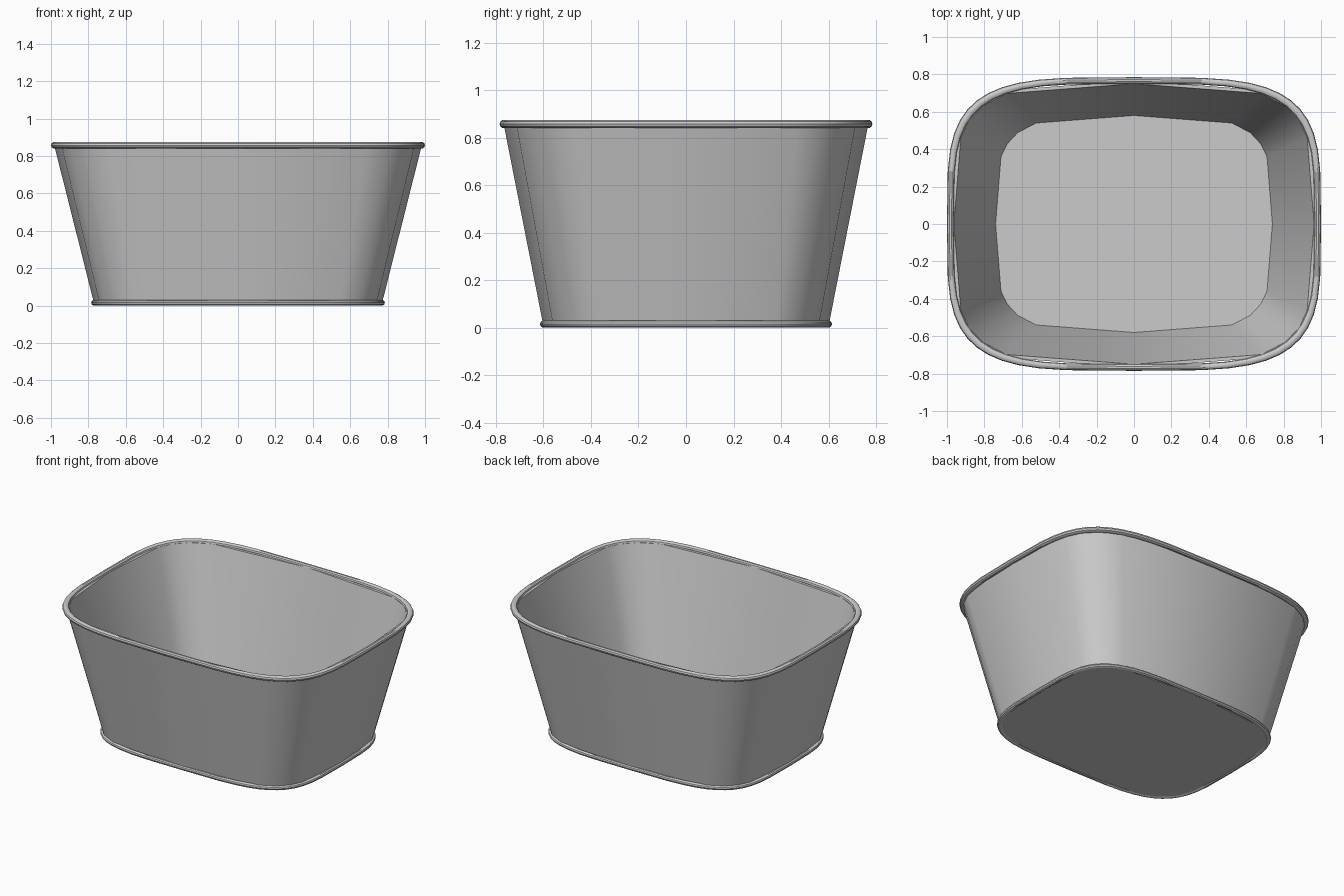
import bpy, bmesh
from math import sin, cos, radians, pi

if "Cube" in bpy.data.objects:
    bpy.data.objects.remove(bpy.data.objects["Cube"])


def outline(a, b, z, angles):
    """Rounded-rectangle (superellipse) loop from first-quadrant angles, mirrored to four."""
    q = [(max(cos(radians(t)), 0) ** 0.5, sin(radians(t)) ** 0.5) for t in angles]
    pts = q + [(-x, y) for x, y in q[-2::-1]]
    pts += [(x, -y) for x, y in pts[-2:0:-1]]
    return [(a * x, b * y, z) for x, y in pts]


def loft(name, loops, caps=False, closed=False):
    bm = bmesh.new()
    rings = [[bm.verts.new(p) for p in loop] for loop in loops]
    pairs = list(zip(rings, rings[1:]))
    if closed:
        pairs.append((rings[-1], rings[0]))
    for r, s in pairs:
        for i in range(len(r)):
            j = (i + 1) % len(r)
            bm.faces.new((r[i], r[j], s[j], s[i]))
    if caps:
        bm.faces.new(rings[0])
        bm.faces.new(rings[-1])
    bmesh.ops.recalc_face_normals(bm, faces=bm.faces)
    mesh = bpy.data.meshes.new(name)
    bm.to_mesh(mesh)
    bm.free()
    ob = bpy.data.objects.new(name, mesh)
    bpy.context.collection.objects.link(ob)
    bpy.context.view_layer.objects.active = ob
    ob.select_set(True)
    bpy.ops.object.shade_smooth_by_angle(angle=radians(35))
    ob.select_set(False)
    return ob


def bead(name, a, b, z, r, sides=10):
    """Round tube following the outline."""
    fine = [i * 7.5 for i in range(13)]
    loops = [outline(a + r * cos(t), b + r * cos(t), z + r * sin(t), fine)
             for t in (2 * pi * k / sides for k in range(sides))]
    return loft(name, loops, closed=True)


# Tapered tub: outer wall up, over the lip, inner wall down to the floor
coarse = [0, 22.5, 33, 45, 60, 90]
loft("tub_body", [outline(a, b, z, coarse) for a, b, z in (
    (0.768, 0.60, 0.005), (0.983, 0.768, 0.858),
    (0.963, 0.75, 0.858), (0.74, 0.58, 0.03))], caps=True)

# Rolled rim and base bead
bead("rim", 0.982, 0.767, 0.857, 0.018)
bead("base_bead", 0.77, 0.60, 0.015, 0.015)
